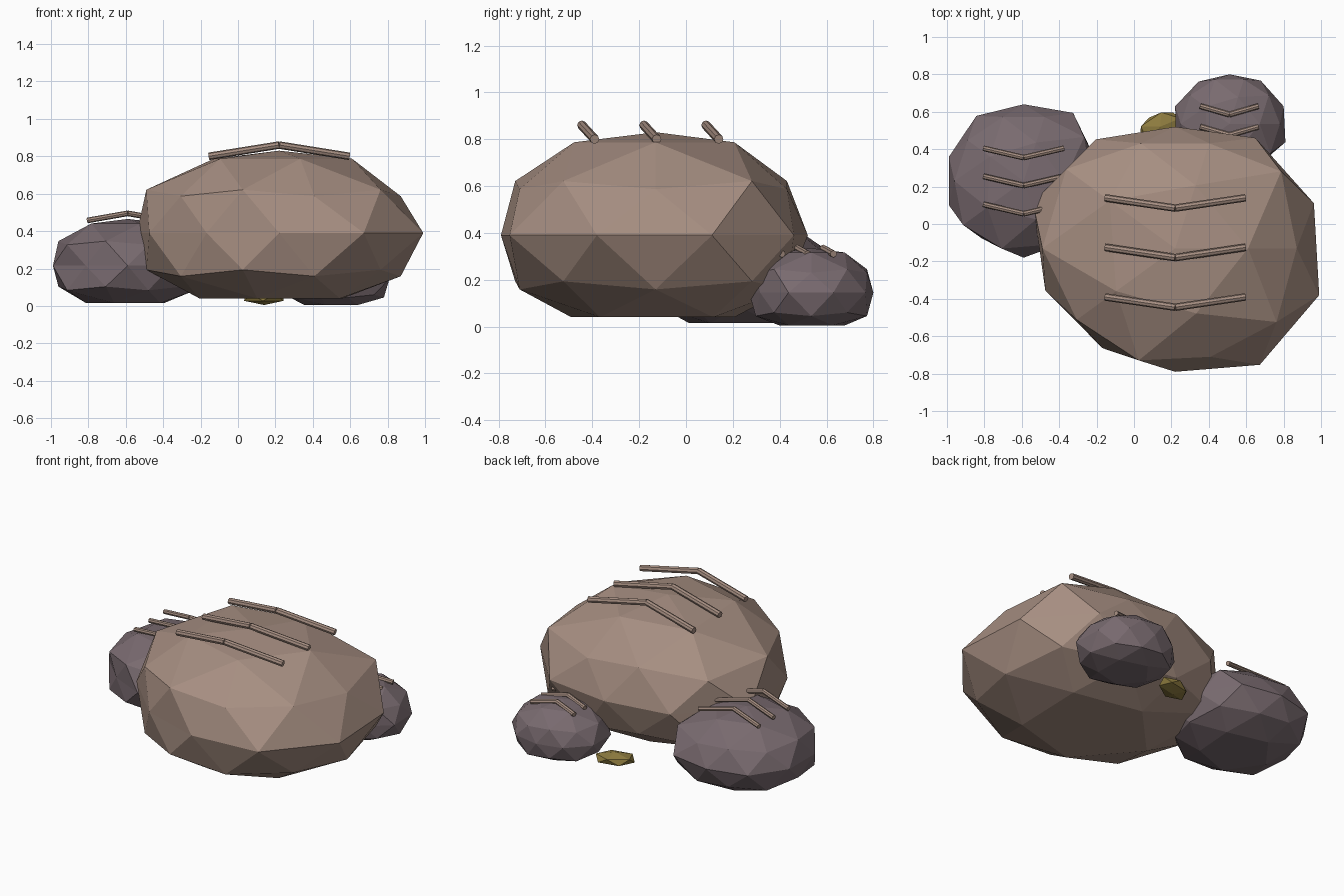
import bpy, bmesh, math
from mathutils import Vector, Matrix

if "Cube" in bpy.data.objects:
    bpy.data.objects.remove(bpy.data.objects["Cube"], do_unlink=True)


def material(name, rgb):
    m = bpy.data.materials.new(name)
    m.use_nodes = True
    m.diffuse_color = (*rgb, 1)
    m.node_tree.nodes["Principled BSDF"].inputs["Base Color"].default_value = (*rgb, 1)
    return m


tan = material("tan stone", (0.38, 0.27, 0.22))
mauve = material("mauve stone", (0.19, 0.145, 0.16))
ochre = material("ochre", (0.27, 0.2, 0.05))


def finish(bm, name, mat):
    bmesh.ops.recalc_face_normals(bm, faces=bm.faces)
    mesh = bpy.data.meshes.new(name)
    bm.to_mesh(mesh)
    bm.free()
    mesh.materials.append(mat)
    obj = bpy.data.objects.new(name, mesh)
    bpy.context.collection.objects.link(obj)
    return obj


def boulder(name, mat, centre, height, floor, waist, shoulder):
    """Faceted ball; waist and shoulder are ten radii each around the rock."""
    bm = bmesh.new()
    bmesh.ops.create_icosphere(bm, subdivisions=2, radius=1)
    for v in bm.verts:
        turn = math.degrees(math.atan2(v.co.y, v.co.x)) % 360
        flat = Vector((v.co.x, v.co.y, 0))
        if flat.length > 0.01:
            reach = flat.normalized()
            if abs(v.co.z) < 0.1:
                reach *= waist[round((turn - 18) / 36) % 10]
            else:
                reach *= shoulder[round(turn / 36) % 10]
                if abs(v.co.z) > 0.7:
                    reach *= 0.6
            v.co.x, v.co.y = reach.x, reach.y
        lift = 1.06 if 0.7 < v.co.z < 0.9 else 1
        v.co = Vector((v.co.x, v.co.y, v.co.z * height * lift)) + Vector(centre)
        v.co.z = max(v.co.z, floor)
    return finish(bm, name, mat)


# Three boulders
boulder("large_boulder", tan, (0.22, -0.13, 0.39), 0.44, 0.04,
        [.78, .73, .65, .72, .8, .73, .66, .66, .77, .81],
        [.65, .7, .59, .59, .72, .71, .65, .63, .61, .67])
boulder("right_boulder", mauve, (-0.59, 0.23, 0.215), 0.25, 0.015,
        [.4, .45, .41, .43, .42, .42, .38, .41, .4, .4],
        [.36, .4, .36, .36, .37, .37, .4, .38, .36, .36])
boulder("back_boulder", mauve, (0.51, 0.535, 0.145), 0.19, 0.005,
        [.305, .286, .265, .28, .305, .3, .27, .265, .27, .315],
        [.27, .26, .25, .25, .26, .26, .25, .24, .25, .27])

# Small pebble tucked between the boulders
bm = bmesh.new()
bmesh.ops.create_icosphere(bm, subdivisions=1, radius=1)
bmesh.ops.transform(bm, verts=bm.verts, matrix=Matrix.Translation((0.14, 0.52, 0.045))
                    @ Matrix.Rotation(0.4, 4, "Z") @ Matrix.Diagonal((0.13, 0.08, 0.04, 1)))
finish(bm, "pebble", ochre)


def ridge(name, x, y, z, half, dip, rise, radius):
    """Bent rod: two straight tubes meeting in a shallow V."""
    bm = bmesh.new()
    bend = Vector((x, y - dip, z + rise))
    for side in (-1, 1):
        end = Vector((x + side * half, y, z))
        along = end - bend
        place = Matrix.Translation((end + bend) / 2) @ along.to_track_quat("Z", "Y").to_matrix().to_4x4()
        bmesh.ops.create_cone(bm, cap_ends=True, segments=8, radius1=radius,
                              radius2=radius, depth=along.length, matrix=place)
    finish(bm, name, tan)


# Three ridges on every boulder
for i in range(3):
    ridge(f"large_ridge_{i + 1}", 0.22, 0.14 - 0.265 * i, 0.8, 0.375, 0.055, 0.06, 0.02)
    ridge(f"right_ridge_{i + 1}", -0.59, 0.405 - 0.15 * i, 0.457, 0.215, 0.05, 0.038, 0.015)
    ridge(f"back_ridge_{i + 1}", 0.51, 0.63 - 0.11 * i, 0.31, 0.155, 0.045, 0.025, 0.015)
